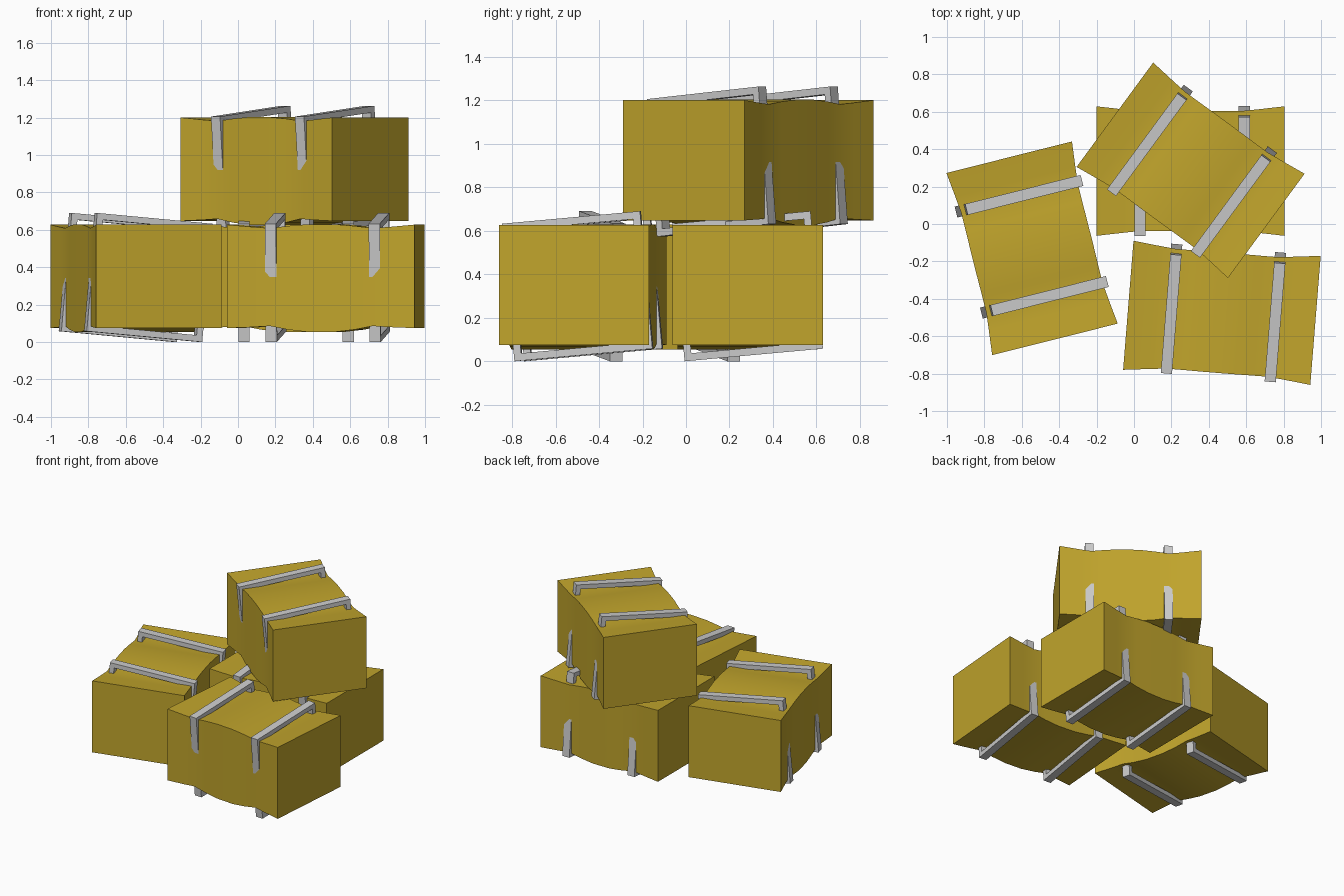
import bpy, bmesh
from math import radians
from mathutils import Matrix, Vector

if "Cube" in bpy.data.objects:
    bpy.data.objects.remove(bpy.data.objects["Cube"])

straw = bpy.data.materials.new("straw")
straw.diffuse_color = (0.533, 0.374, 0.025, 1)
straw.use_nodes = True
straw.node_tree.nodes["Principled BSDF"].inputs["Base Color"].default_value = straw.diffuse_color


def finish(name, bm, matrix):
    bmesh.ops.recalc_face_normals(bm, faces=bm.faces)
    me = bpy.data.meshes.new(name)
    bm.to_mesh(me)
    bm.free()
    ob = bpy.data.objects.new(name, me)
    ob.matrix_world = matrix
    bpy.context.collection.objects.link(ob)
    return ob


# Half of the bale profile along its length: x, half width, top z, bottom z
HALF = [(0.502, 0.346, 0.275, -0.278), (0.37, 0.331, 0.263, -0.273),
        (0.275, 0.321, 0.256, -0.267), (0.18, 0.321, 0.268, -0.286),
        (0.07, 0.322, 0.277, -0.299)]
RINGS = [(-x, w, t, b) for x, w, t, b in HALF] + HALF[::-1]


def bale(name, matrix):
    bm = bmesh.new()
    loops = [[bm.verts.new((x, y, z)) for y, z in ((-w, b), (w, b), (w, t), (-w, t))]
             for x, w, t, b in RINGS]
    for a, c in zip(loops, loops[1:]):
        for i in range(4):
            j = (i + 1) % 4
            bm.faces.new((a[i], a[j], c[j], c[i]))
    bm.faces.new(loops[0])
    bm.faces.new(loops[-1])
    ob = finish(name, bm, matrix)
    ob.data.materials.append(straw)
    bpy.context.view_layer.objects.active = ob
    ob.select_set(True)
    bpy.ops.object.shade_smooth_by_angle(angle=radians(30))
    ob.select_set(False)


# Closed rectangular band around the bale
def strap(name, matrix, width=0.06, thick=0.034, hy=0.3195, hz=0.3175):
    bm = bmesh.new()

    def rect(x, y, z):
        return [bm.verts.new((x, sy * y, sz * z))
                for sy, sz in ((-1, -1), (1, -1), (1, 1), (-1, 1))]
    h = width / 2
    loops = [rect(-h, hy, hz), rect(h, hy, hz),
             rect(h, hy - thick, hz - thick), rect(-h, hy - thick, hz - thick)]
    for k in range(4):
        a, c = loops[k], loops[(k + 1) % 4]
        for i in range(4):
            j = (i + 1) % 4
            bm.faces.new((a[i], a[j], c[j], c[i]))
    finish(name, bm, matrix)


# Centre and turn of each bale
BALES = {
    "back_bale": ((0.302, 0.283, 0.3525), 0),
    "front_bale": ((0.47, -0.475, 0.3525), -4.6),
    "left_bale": ((-0.545, -0.13, 0.3525), 104.1),
    "top_bale": ((0.3025, 0.287, 0.9255), -36.3),
}
for name, (pos, turn) in BALES.items():
    place = Matrix.Translation(Vector(pos)) @ Matrix.Rotation(radians(turn), 4, 'Z')
    bale(name, place)
    # Two straps, tipped slightly backwards
    for i, x in enumerate((-0.27, 0.287)):
        strap(f"{name}_strap_{i + 1}", place @ Matrix.Translation((x, 0, -0.0075))
              @ Matrix.Rotation(radians(5.2), 4, 'X'))
